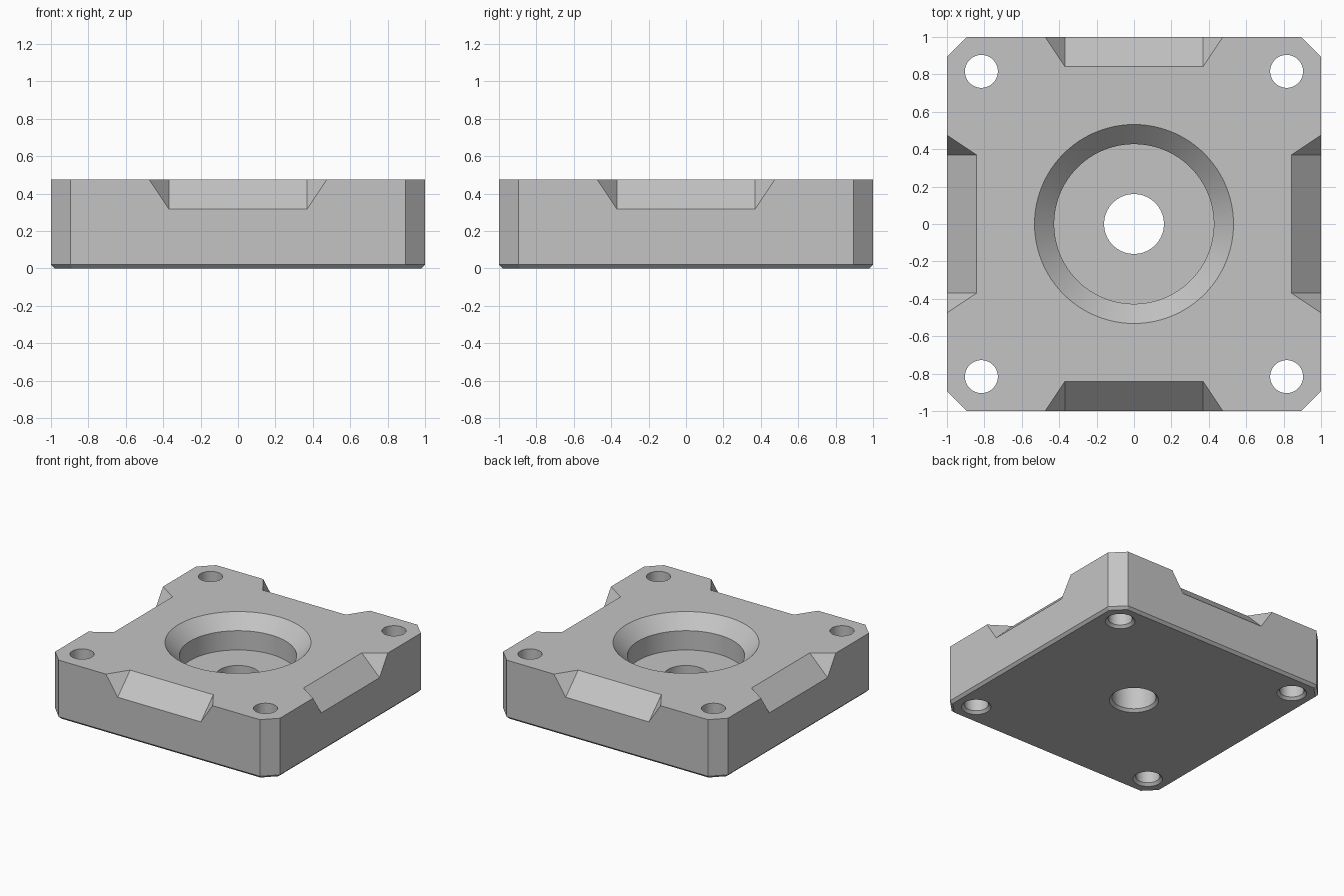
import bpy, bmesh, math
from mathutils import Matrix

if "Cube" in bpy.data.objects:
    bpy.data.objects.remove(bpy.data.objects["Cube"], do_unlink=True)

TOP = 0.475
grey = bpy.data.materials.new("plain_grey")
grey.use_nodes = True
colour = (0.55, 0.55, 0.55, 1)
grey.diffuse_color = colour
grey.node_tree.nodes["Principled BSDF"].inputs["Base Color"].default_value = colour


def loft(name, rings):
    """Closed solid through a stack of rings with equal point counts."""
    bm = bmesh.new()
    loops = [[bm.verts.new(p) for p in ring] for ring in rings]
    n = len(loops[0])
    for a, b in zip(loops, loops[1:]):
        for i in range(n):
            j = (i + 1) % n
            bm.faces.new((a[i], a[j], b[j], b[i]))
    bm.faces.new(loops[0][::-1])
    bm.faces.new(loops[-1])
    bmesh.ops.recalc_face_normals(bm, faces=bm.faces)
    mesh = bpy.data.meshes.new(name)
    bm.to_mesh(mesh)
    bm.free()
    mesh.materials.append(grey)
    obj = bpy.data.objects.new(name, mesh)
    bpy.context.collection.objects.link(obj)
    return obj


def octagon(half, flat, z):
    quarter = [(half, -flat), (half, flat)]
    pts = []
    for _ in range(4):
        pts += [(x, y, z) for x, y in quarter]
        quarter = [(-y, x) for x, y in quarter]
    return pts


def lathe(name, profile, cx=0, cy=0, steps=96):
    angles = [2 * math.pi * i / steps for i in range(steps)]
    return loft(name, [[(cx + r * math.cos(a), cy + r * math.sin(a), z) for a in angles]
                       for r, z in profile])


def cut(target, cutter):
    mod = target.modifiers.new(cutter.name, "BOOLEAN")
    mod.operation = "DIFFERENCE"
    mod.solver = "EXACT"
    mod.object = cutter
    bpy.context.view_layer.objects.active = target
    bpy.ops.object.modifier_apply(modifier=mod.name)
    bpy.data.objects.remove(cutter, do_unlink=True)


# Block with clipped corners and a bevelled underside
block = loft("mounting_block", [octagon(0.98, 0.887, 0), octagon(1, 0.895, 0.02),
                                octagon(1, 0.895, TOP)])

# Round pocket with flared rim, and the central through hole
cut(block, lathe("pocket_cutter", [(0.2, -0.02), (0.16, 0.02), (0.16, 0.215), (0.427, 0.215),
                                   (0.427, TOP - 0.105), (0.532, TOP), (0.632, TOP + 0.1)]))

# Corner screw holes, countersunk from below
for sx in (-1, 1):
    for sy in (-1, 1):
        cut(block, lathe("screw_hole_cutter", [(0.128, -0.02), (0.088, 0.02), (0.088, 0.6)],
                         sx * 0.816, sy * 0.816, 64))

# Sloping trapezoid notch in the middle of each upper edge
def notch_ring(t):
    ring = []
    for side, h in ((-1, 0), (1, 0), (1, 0.2), (-1, 0.2)):
        ring.append((side * (0.37 + 1.33 * h), t - 1 - h, TOP - 0.158 + h + t))
    return ring


for k in range(4):
    notch = loft("notch_cutter", [notch_ring(-0.3), notch_ring(0.4)])
    notch.data.transform(Matrix.Rotation(k * math.pi / 2, 4, "Z"))
    cut(block, notch)

# Smooth round walls, crisp edges
bpy.ops.object.select_all(action="DESELECT")
block.select_set(True)
bpy.context.view_layer.objects.active = block
bpy.ops.object.shade_smooth_by_angle(angle=math.radians(20))
